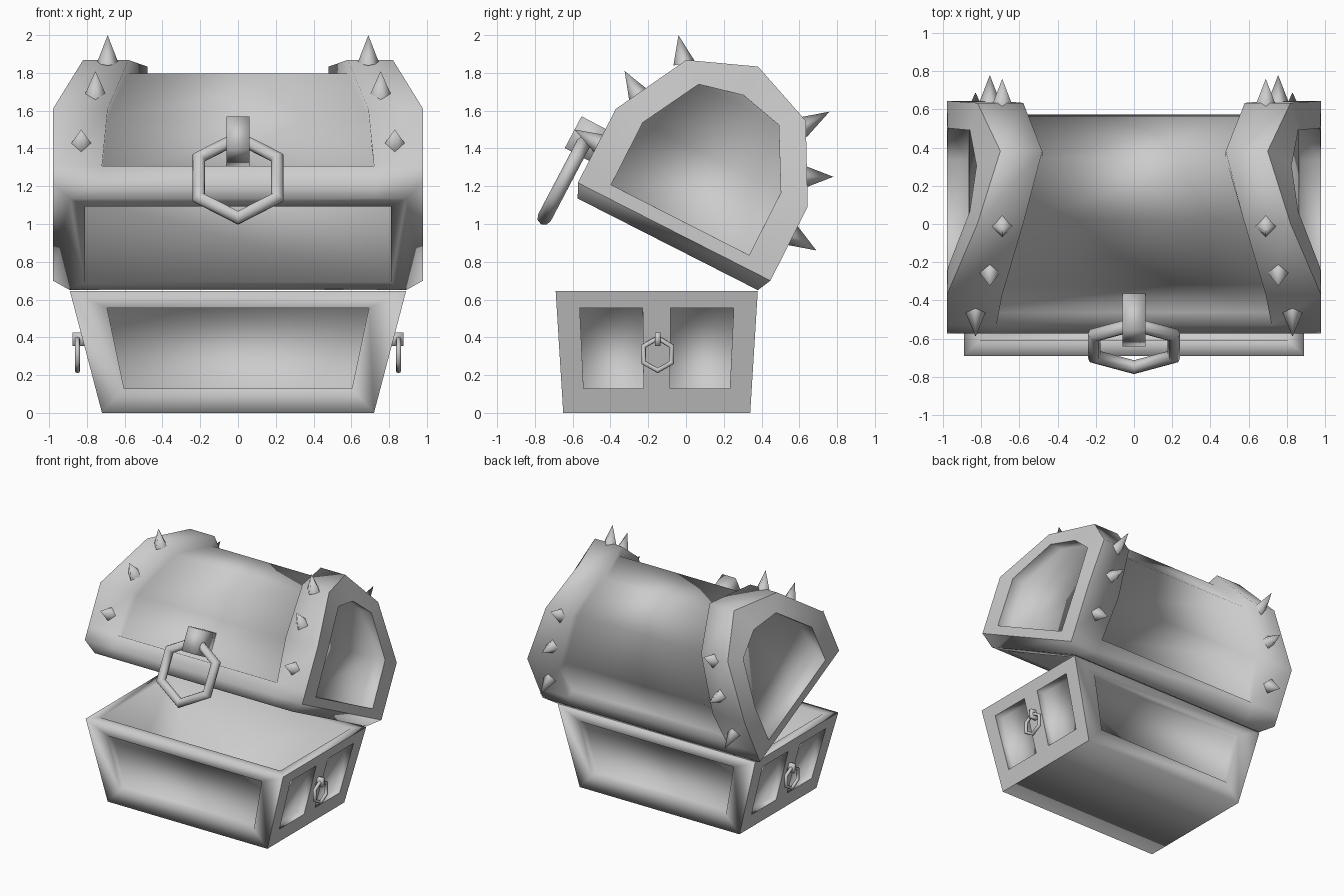
import bpy, bmesh, math
from mathutils import Vector, Matrix

if "Cube" in bpy.data.objects:
    bpy.data.objects.remove(bpy.data.objects["Cube"])

metal = bpy.data.materials.new("plain grey")
metal.diffuse_color = (0.6, 0.6, 0.6, 1)
metal.use_nodes = True
metal.node_tree.nodes["Principled BSDF"].inputs["Base Color"].default_value = metal.diffuse_color


def finish(obj, name, angle=None):
    obj.name = name
    obj.data.materials.clear()
    obj.data.materials.append(metal)
    if angle:
        bpy.ops.object.select_all(action='DESELECT')
        obj.select_set(True)
        bpy.context.view_layer.objects.active = obj
        bpy.ops.object.shade_smooth_by_angle(angle=math.radians(angle))


def face(bm, *pts):
    return bm.faces.new([bm.verts.new(p) for p in pts])


def sink(bm, faces, depth, direction=None):
    """Sink a panel straight along a direction, or along its own normals."""
    bmesh.ops.inset_region(bm, faces=faces, thickness=0.0005, depth=0)
    bm.normal_update()
    moves = {}
    for v in {v for f in faces for v in f.verts}:
        near = [f.normal for f in v.link_faces if f in faces]
        n = sum(near, Vector()).normalized()
        moves[v] = direction * depth if direction else n * (-depth / n.dot(near[0]))
    for v, d in moves.items():
        v.co += d


def from_bmesh(bm, name, frames):
    """Smooth shell; the flat end frames keep crisp borders."""
    for f in bm.faces:
        f.smooth = True
    for f in frames:
        for e in f.edges:
            if any(g not in frames for g in e.link_faces):
                e.smooth = False
    me = bpy.data.meshes.new(name)
    bm.normal_update()
    bm.to_mesh(me)
    bm.free()
    obj = bpy.data.objects.new(name, me)
    bpy.context.collection.objects.link(obj)
    finish(obj, name)


# ---- base: tapered box with sunken panels on every wall ----
CY, TOP = -0.155, 0.645


def rect(hx, hy, z):
    return [Vector((sx * hx, CY + sy * hy, z))
            for sx, sy in ((-1, -1), (1, -1), (1, 1), (-1, 1))]


bm = bmesh.new()
low, high = rect(0.72, 0.495, 0), rect(0.89, 0.535, TOP)
rim, floor = rect(0.81, 0.455, TOP), rect(0.62, 0.40, 0.08)
vs = [0, 0.2, 0.86, 1]
inward = [Vector((0, 1, 0)), Vector((-1, 0, 0)), Vector((0, -1, 0)), Vector((1, 0, 0))]
panels, frames = [], set()
for k in range(4):
    n = (k + 1) % 4

    def at(u, v):
        t = (u + 1) / 2
        return low[k].lerp(low[n], t).lerp(high[k].lerp(high[n], t), v)

    if k % 2 == 0:
        # front and back: one panel in a mitred frame
        outer = [at(-1, 0), at(1, 0), at(1, 1), at(-1, 1)]
        hole = [at(-0.8, 0.2), at(0.8, 0.2), at(0.8, 0.86), at(-0.8, 0.86)]
        for i in range(4):
            j = (i + 1) % 4
            face(bm, outer[i], outer[j], hole[j], hole[i])
        panels.append((face(bm, *hole), k))
    else:
        # sides: two panels with a post between
        us = [-1, -0.77, -0.14, 0.14, 0.77, 1]
        for i in range(5):
            for j in range(3):
                f = face(bm, at(us[i], vs[j]), at(us[i + 1], vs[j]),
                         at(us[i + 1], vs[j + 1]), at(us[i], vs[j + 1]))
                if j == 1 and i % 2 == 1:
                    panels.append((f, k))
                else:
                    frames.add(f)
    face(bm, high[k], high[n], rim[n], rim[k])
    face(bm, rim[k], rim[n], floor[n], floor[k])
face(bm, *floor)
face(bm, *reversed(low))
bmesh.ops.remove_doubles(bm, verts=bm.verts, dist=0.0002)
for f, k in panels:
    sink(bm, [f], 0.065, inward[k])
from_bmesh(bm, "chest_base", frames)

# ---- lid: barrel profile tipped open about the back hinge ----
MID = 0.535


def lid_point(x, f, h):
    """f runs from hinge to front, h is height above the lid rim."""
    return Vector((x, 0.38 - 0.891 * f + 0.453 * h, 0.65 + 0.453 * f + 0.891 * h))


# offset from middle, height, half width of lid, half width of sunken panel
half = [(0.535, 0, 0.89, 0.73), (0.572, 0.075, 0.98, 0.73), (0.572, 0.176, 0.98, 0.72),
        (0.57, 0.515, 0.98, 0.69), (0.355, 0.915, 0.82, 0.58)]
prof = half + [(0, 1.056, 0.70, 0.48)] + [(-o, h, w, p) for o, h, w, p in reversed(half)]
# end openings, same layout with half width only
ohalf = [(0.41, 0.145, 0.98), (0.41, 0.515, 0.975), (0.238, 0.83, 0.86)]
opening = ohalf + [(0, 0.886, 0.825)] + [(-o, h, w) for o, h, w in reversed(ohalf)]
ihalf = [(0.445, 0, 0.81), (0.44, 0.5, 0.81), (0.28, 0.8, 0.71)]
inner = ihalf + [(0, 0.92, 0.62)] + [(-o, h, w) for o, h, w in reversed(ihalf)]

bm = bmesh.new()
barrel, ends, frames = [], [], set()
for a, b in zip(prof, prof[1:]):
    ra, rb = ([lid_point(x, MID + q[0], q[1]) for x in (-q[2], -q[3], q[3], q[2])]
              for q in (a, b))
    for i in range(3):
        f = face(bm, ra[i], ra[i + 1], rb[i + 1], rb[i])
        if i == 1 and min(a[1], b[1]) > 0.1:
            barrel.append(f)
for s in (-1, 1):
    O = [lid_point(s * q[2], MID + q[0], q[1]) for q in prof]
    H = [lid_point(s * q[2], MID + q[0], q[1]) for q in opening]
    # end frame around the opening
    frames |= {face(bm, O[1], O[2], H[0]), face(bm, O[9], O[8], H[6]),
               face(bm, O[1], H[0], H[6], O[9])}
    frames |= {face(bm, O[i + 2], O[i + 3], H[i + 1], H[i]) for i in range(6)}
    face(bm, O[0], O[1], O[9], O[10])
    # end panel, strips across the opening
    ends.append([face(bm, H[0], H[1], H[5], H[6]), face(bm, H[1], H[2], H[4], H[5]),
                 face(bm, H[2], H[3], H[4])])
    # hollow inside, end wall and rim
    I = [lid_point(s * q[2], MID + q[0], q[1]) for q in inner]
    face(bm, I[0], I[1], I[5], I[6])
    face(bm, I[1], I[2], I[4], I[5])
    face(bm, I[2], I[3], I[4])
    face(bm, O[0], O[10], I[6], I[0])
for a, b in zip(inner, inner[1:]):
    face(bm, *(lid_point(s * q[2], MID + q[0], q[1])
               for q, s in ((a, -1), (a, 1), (b, 1), (b, -1))))
for a, b in ((prof[0], inner[0]), (prof[-1], inner[-1])):
    xs = (-a[2], -a[3], a[3], a[2])
    face(bm, *(lid_point(x, MID + a[0], 0) for x in xs),
         *(lid_point(s * b[2], MID + b[0], 0) for s in (1, -1)))
bmesh.ops.remove_doubles(bm, verts=bm.verts, dist=0.0002)
bmesh.ops.recalc_face_normals(bm, faces=bm.faces)
sink(bm, barrel, 0.07)
for s, g in zip((1, -1), ends):
    sink(bm, g, 0.11, Vector((s, 0, 0)))
from_bmesh(bm, "chest_lid", frames)


def frame(xa, za, loc):
    """Matrix with the given x and z axes."""
    z = Vector(za).normalized()
    x = Vector(xa).normalized()
    m = Matrix((x, z.cross(x), z)).transposed().to_4x4()
    m.translation = loc
    return m


# ---- spikes along both lid bands: x, root (y, z), tip (y, z) ----
spikes = [(0.69, (-0.01, 1.85), (-0.04, 2.0)), (0.755, (-0.25, 1.68), (-0.325, 1.81)),
          (0.83, (-0.45, 1.42), (-0.59, 1.50)), (0.69, (0.61, 1.51), (0.76, 1.595)),
          (0.755, (0.63, 1.25), (0.78, 1.25)), (0.83, (0.56, 0.94), (0.69, 0.86))]
for s in (-1, 1):
    for x, root, tip in spikes:
        r, t = Vector((s * x, *root)), Vector((s * x, *tip))
        bpy.ops.mesh.primitive_cone_add(vertices=4, radius1=0.058, depth=(t - r).length,
                                        end_fill_type='NOTHING')
        o = bpy.context.object
        # turn the pyramid so its corners point along and across the band
        c = max((v.co for v in o.data.vertices if v.co.z < 0), key=lambda p: p.x)
        o.data.transform(Matrix.Rotation(-math.atan2(c.y, c.x), 4, 'Z'))
        o.matrix_world = frame((1, 0, 0), t - r, (r + t) / 2)
        finish(o, "spike", 120)


def ring(name, radius, tube, m):
    bpy.ops.mesh.primitive_torus_add(major_segments=6, minor_segments=8,
                                     major_radius=radius, minor_radius=tube)
    o = bpy.context.object
    o.matrix_world = m
    finish(o, name, 70)


def block(name, size, m):
    bpy.ops.mesh.primitive_cube_add(size=1)
    o = bpy.context.object
    o.data.transform(Matrix.Diagonal((*size, 1)))
    o.matrix_world = m
    finish(o, name, 100)


# ---- front clasp and its hanging ring ----
along, out = (0, 0.466, 0.885), (0, -0.885, 0.466)
block("clasp_block", (0.19, 0.12, 0.22), frame(along, out, (0, -0.50, 1.435)))
ring("clasp_ring", 0.24, 0.038, frame(along, out, (0, -0.638, 1.245)))

# ---- side handles ----
for s in (-1, 1):
    block("handle_block", (0.07, 0.028, 0.09), frame((0, 0, 1), (s, 0, 0), (s * 0.83, -0.15, 0.39)))
    ring("handle_ring", 0.086, 0.014, frame((0, 0, 1), (s, 0, 0), (s * 0.85, -0.15, 0.31)))
